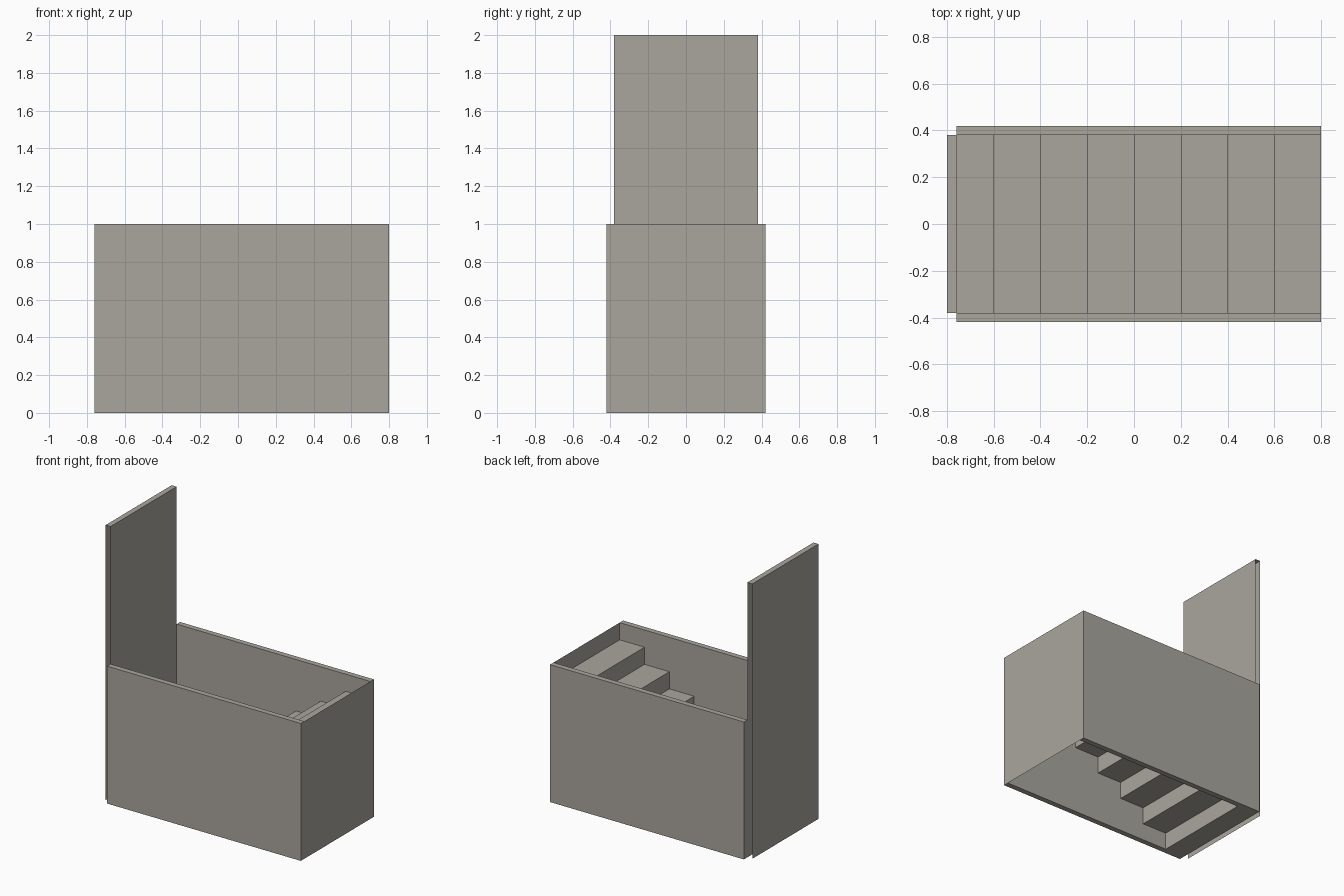
import bpy
import bmesh

if "Cube" in bpy.data.objects:
    bpy.data.objects.remove(bpy.data.objects["Cube"], do_unlink=True)

STONE = (0.40, 0.38, 0.34, 1.0)
HALF_LENGTH, HALF_INNER, HALF_OUTER = 0.8, 0.38, 0.42
PANEL_X = -0.76          # inner face of the tall end panel
STEPS, RISE, RUN = 7, 0.125, 0.2

mat = bpy.data.materials.new("warm grey")
mat.use_nodes = True
mat.diffuse_color = STONE
mat.node_tree.nodes["Principled BSDF"].inputs["Base Color"].default_value = STONE


def finish(name, bm):
    mesh = bpy.data.meshes.new(name)
    bm.to_mesh(mesh)
    bm.free()
    mesh.materials.append(mat)
    obj = bpy.data.objects.new(name, mesh)
    bpy.context.collection.objects.link(obj)
    return obj


def sheet(name, profile):
    """Sweep an open x-z profile across the inner width, leaving its sides open."""
    bm = bmesh.new()
    rows = [[bm.verts.new((x, y, z)) for y in (-HALF_INNER, HALF_INNER)]
            for x, z in profile]
    for a, b in zip(rows, rows[1:]):
        bm.faces.new((a[0], b[0], b[1], a[1]))
    return finish(name, bm)


def box(name, low, high):
    bm = bmesh.new()
    bmesh.ops.create_cube(bm, size=1)
    for v in bm.verts:
        v.co = [high[i] if v.co[i] > 0 else low[i] for i in range(3)]
    return finish(name, bm)


# Side walls
for name, side in (("front_wall", -1), ("back_wall", 1)):
    y0, y1 = sorted((side * HALF_INNER, side * HALF_OUTER))
    box(name, (PANEL_X, y0, 0), (HALF_LENGTH, y1, 1))

# Stairs: a thin folded sheet that climbs towards the closed end
stairs = [(PANEL_X, 0)]
for i in range(STEPS):
    x = -0.6 + i * RUN
    stairs += [(x, i * RISE), (x, (i + 1) * RISE)]
stairs.append((HALF_LENGTH, STEPS * RISE))
sheet("stairs", stairs)

# Closed end of the box
sheet("end_wall", [(HALF_LENGTH, 1), (HALF_LENGTH, 0)])

# Tall panel: two faces joined by a cap along the top
sheet("tall_panel", [(PANEL_X, 0), (PANEL_X, 2), (-HALF_LENGTH, 2), (-HALF_LENGTH, 0)])
